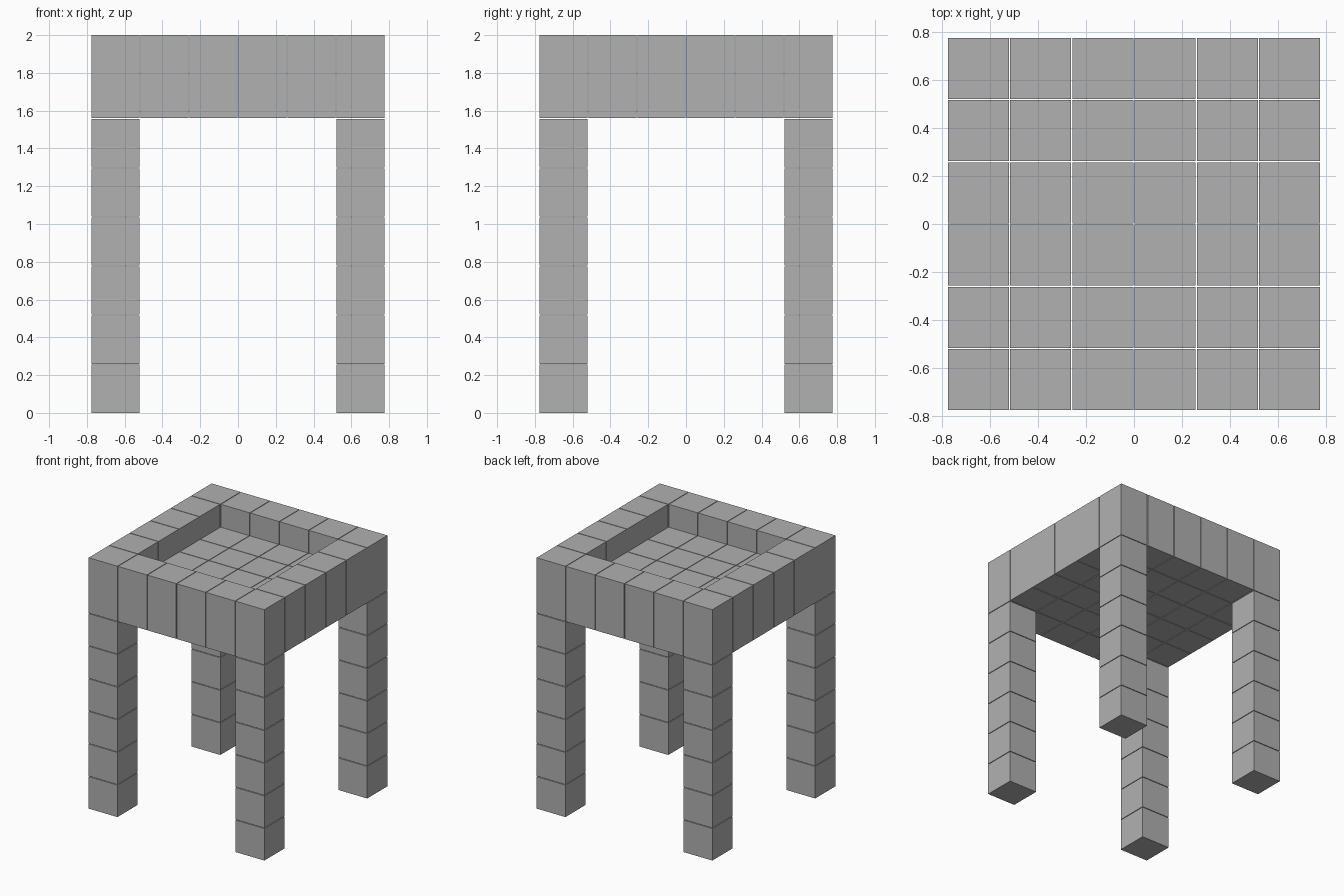
import bpy, bmesh
from mathutils import Matrix, Vector

if "Cube" in bpy.data.objects:
    bpy.data.objects.remove(bpy.data.objects["Cube"])

N = 6                    # blocks along each side
GAP = 0.005              # narrow seam between blocks
P = (1.55 + GAP) / N     # block pitch
W = P - GAP              # block width
LEG_TOP, TOP = 1.56, 2.0
FLOOR_TOP = 1.82

grey = bpy.data.materials.new("grey")
grey.diffuse_color = (0.44, 0.44, 0.44, 1)
grey.use_nodes = True
grey.node_tree.nodes["Principled BSDF"].inputs["Base Color"].default_value = grey.diffuse_color


def centre(i):
    return (i - (N - 1) / 2) * P


def make(name, blocks):
    """One object from separate blocks given as (column, row, z0, z1)."""
    bm = bmesh.new()
    for i, j, z0, z1 in blocks:
        loc = Vector((centre(i), centre(j), (z0 + z1) / 2))
        bmesh.ops.create_cube(bm, size=1, matrix=Matrix.LocRotScale(
            loc, None, Vector((W, W, z1 - z0))))
    me = bpy.data.meshes.new(name)
    bm.to_mesh(me)
    bm.free()
    me.materials.append(grey)
    ob = bpy.data.objects.new(name, me)
    bpy.context.collection.objects.link(ob)


# Four legs, each a stack of six blocks
H = LEG_TOP / 6
for y_name, j in (("front", 0), ("back", N - 1)):
    for x_name, i in (("left", 0), ("right", N - 1)):
        make(f"{y_name}_{x_name}_leg",
             [(i, j, k * H, (k + 1) * H - GAP) for k in range(6)])

# Raised rim of tall blocks and the lower tray floor inside it
cells = [(i, j) for i in range(N) for j in range(N)]
edge = {(i, j) for i, j in cells if i in (0, N - 1) or j in (0, N - 1)}
make("rim", [(i, j, LEG_TOP, TOP) for i, j in cells if (i, j) in edge])
make("tray_floor", [(i, j, LEG_TOP, FLOOR_TOP) for i, j in cells if (i, j) not in edge])
